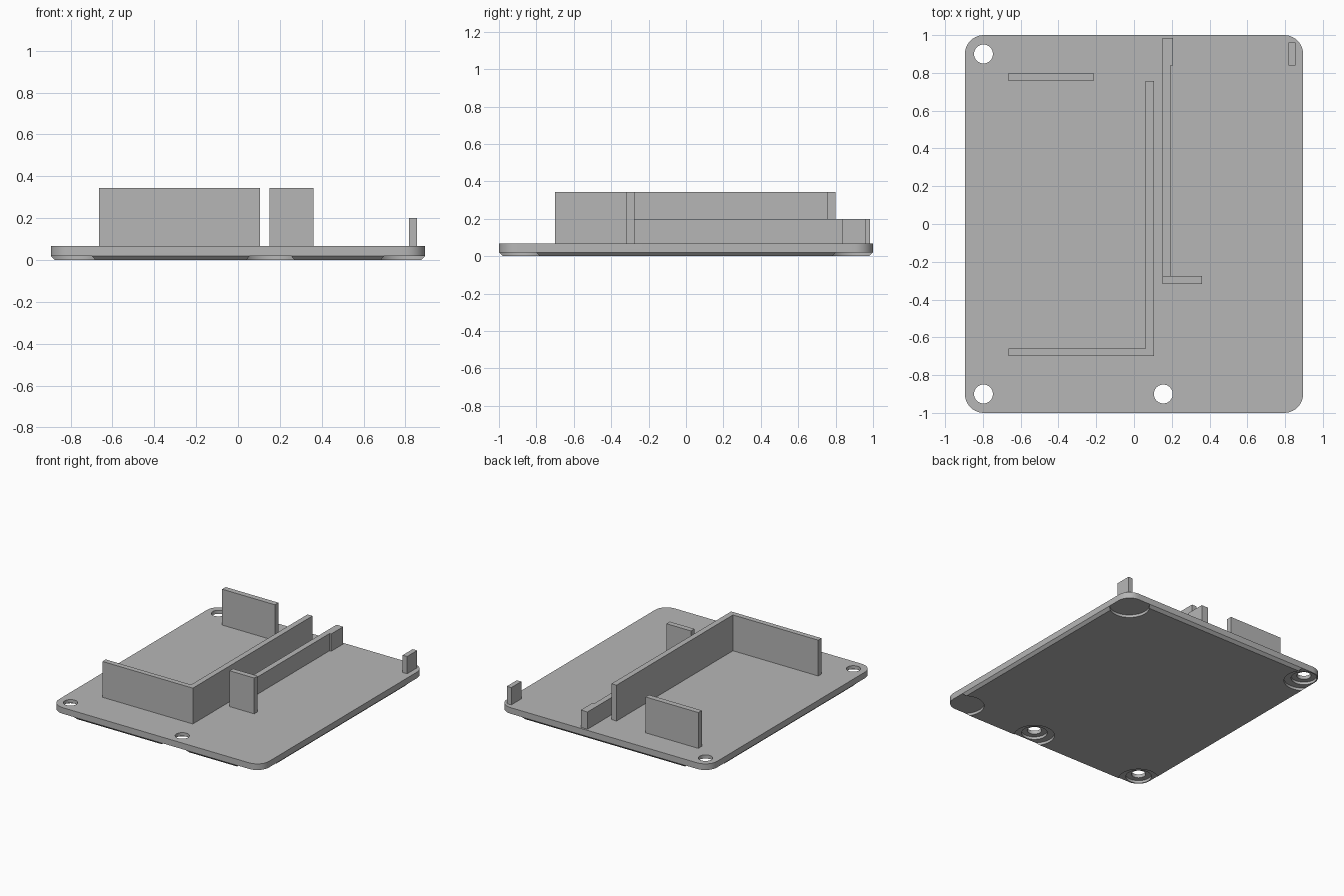
import bpy, bmesh, math

if "Cube" in bpy.data.objects:
    bpy.data.objects.remove(bpy.data.objects["Cube"], do_unlink=True)

grey = bpy.data.materials.new("plain_grey")
colour = (0.47, 0.47, 0.47, 1)
grey.diffuse_color = colour
grey.use_nodes = True
grey.node_tree.nodes["Principled BSDF"].inputs["Base Color"].default_value = colour

TOP = 0.067     # upper face of the plate
TALL, LOW = 0.343, 0.2
HALF_X, HALF_Y, CORNER = 0.895, 1.0, 0.1
BEVEL = 0.02    # edge bevel and recess depth


def loft(name, rings):
    """Solid skinned through closed rings of points, lowest ring first."""
    bm = bmesh.new()
    loops = [[bm.verts.new(p) for p in ring] for ring in rings]
    n = len(loops[0])
    for low, high in zip(loops, loops[1:]):
        for i in range(n):
            j = (i + 1) % n
            bm.faces.new((low[i], low[j], high[j], high[i]))
    bm.faces.new(loops[0][::-1])
    bm.faces.new(loops[-1])
    bmesh.ops.recalc_face_normals(bm, faces=bm.faces)
    mesh = bpy.data.meshes.new(name)
    bm.to_mesh(mesh)
    bm.free()
    mesh.materials.append(grey)
    obj = bpy.data.objects.new(name, mesh)
    bpy.context.collection.objects.link(obj)
    return obj


def prism(name, outline, top):
    """Upright wall on the plate, from a plan outline."""
    return loft(name, [[(x, y, z) for x, y in outline] for z in (TOP - 0.005, top)])


def wall(name, x0, x1, y0, y1, top):
    return prism(name, [(x0, y0), (x1, y0), (x1, y1), (x0, y1)], top)


def rounded_ring(inset, z, steps=10):
    ring = []
    for k, (sx, sy) in enumerate([(1, 1), (-1, 1), (-1, -1), (1, -1)]):
        for i in range(steps + 1):
            a = (k + i / steps) * math.pi / 2
            r = CORNER - inset
            ring.append((sx * (HALF_X - CORNER) + r * math.cos(a),
                         sy * (HALF_Y - CORNER) + r * math.sin(a), z))
    return ring


def bore(target, x, y, radius, top):
    """Cut a round recess up from underneath the target."""
    turn = [i * math.tau / 40 for i in range(40)]
    cutter = loft("cutter", [[(x + radius * math.cos(a), y + radius * math.sin(a), z)
                              for a in turn] for z in (-0.1, top)])
    cutter.hide_render = True
    mod = target.modifiers.new("bore", "BOOLEAN")
    mod.operation, mod.solver, mod.object = "DIFFERENCE", "EXACT", cutter
    bpy.context.view_layer.objects.active = target
    bpy.ops.object.modifier_apply(modifier=mod.name)
    bpy.data.objects.remove(cutter, do_unlink=True)


# Base plate with bevelled lower edge
plate = loft("base_plate", [rounded_ring(BEVEL, 0), rounded_ring(0, BEVEL),
                            rounded_ring(0, TOP)])

# Round recesses underneath; three of them hold stepped screw holes
screws = [(-0.797, 0.9), (-0.797, -0.9), (0.155, -0.9)]
for x, y in screws + [(0.797, 0.9), (0.797, -0.9)]:
    bore(plate, x, y, 0.14, BEVEL)
for x, y in screws:
    bore(plate, x, y, 0.09, 0.04)
    bore(plate, x, y, 0.05, 0.2)

bpy.ops.object.select_all(action="DESELECT")
plate.select_set(True)
bpy.context.view_layer.objects.active = plate
bpy.ops.object.shade_smooth_by_angle(angle=math.radians(25))

# Tall walls
prism("corner_wall", [(-0.665, -0.70), (0.105, -0.70), (0.105, 0.757),
                      (0.062, 0.757), (0.062, -0.66), (-0.665, -0.66)], TALL)
wall("back_wall", -0.665, -0.215, 0.757, 0.80, TALL)
wall("cross_wall", 0.15, 0.36, -0.317, -0.275, TALL)

# Low rib with a thicker back end
prism("low_rib", [(0.15, -0.28), (0.193, -0.28), (0.193, 0.838),
                  (0.207, 0.838), (0.207, 0.985), (0.15, 0.985)], LOW)

# Small post at the back left corner
wall("corner_post", 0.817, 0.855, 0.838, 0.96, LOW)
